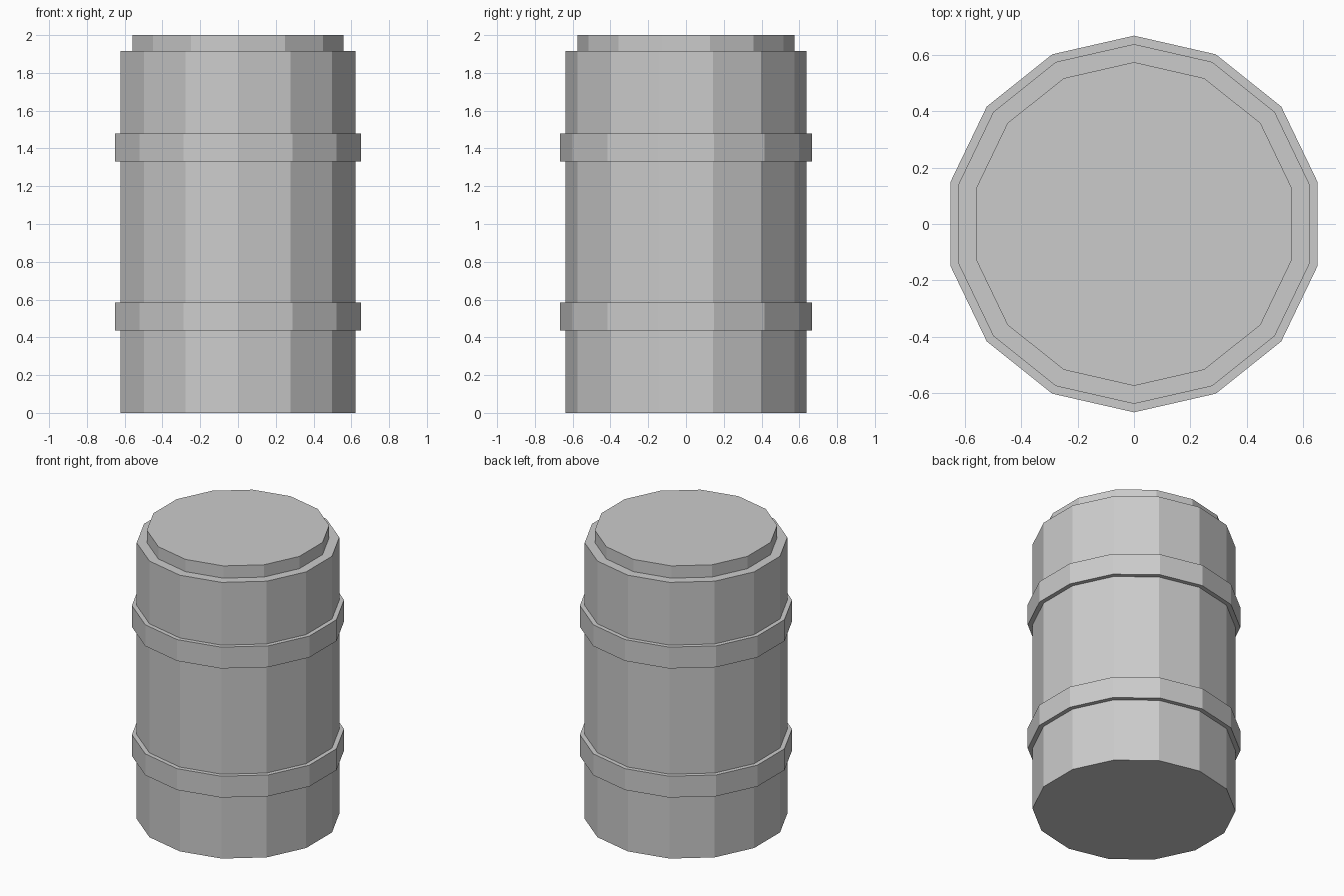
import bpy, bmesh
from math import cos, sin, tau

if "Cube" in bpy.data.objects:
    bpy.data.objects.remove(bpy.data.objects["Cube"])

SIDES = 14
BODY_R, HOOP_R, LID_R = 0.638, 0.668, 0.574
BODY_TOP, TOP = 1.915, 2.0
HOOPS = [(0.437, 0.585), (1.332, 1.48)]

# Outline from the base up: body, stepped hoops, shoulder and raised lid
profile = [(BODY_R, 0)]
for low, high in HOOPS:
    profile += [(BODY_R, low), (HOOP_R, low), (HOOP_R, high), (BODY_R, high)]
profile += [(BODY_R, BODY_TOP), (LID_R, BODY_TOP), (LID_R, TOP)]

# Turn the outline into a closed, flat-sided barrel with one corner facing +y
bm = bmesh.new()
rings = [[bm.verts.new((r * sin(tau * i / SIDES), r * cos(tau * i / SIDES), z))
          for i in range(SIDES)] for r, z in profile]
for a, b in zip(rings, rings[1:]):
    for i in range(SIDES):
        j = (i + 1) % SIDES
        bm.faces.new((a[i], a[j], b[j], b[i]))
bm.faces.new(rings[0])
bm.faces.new(rings[-1])
bmesh.ops.recalc_face_normals(bm, faces=bm.faces)

mesh = bpy.data.meshes.new("barrel")
bm.to_mesh(mesh)
bm.free()
bpy.context.collection.objects.link(bpy.data.objects.new("barrel", mesh))
